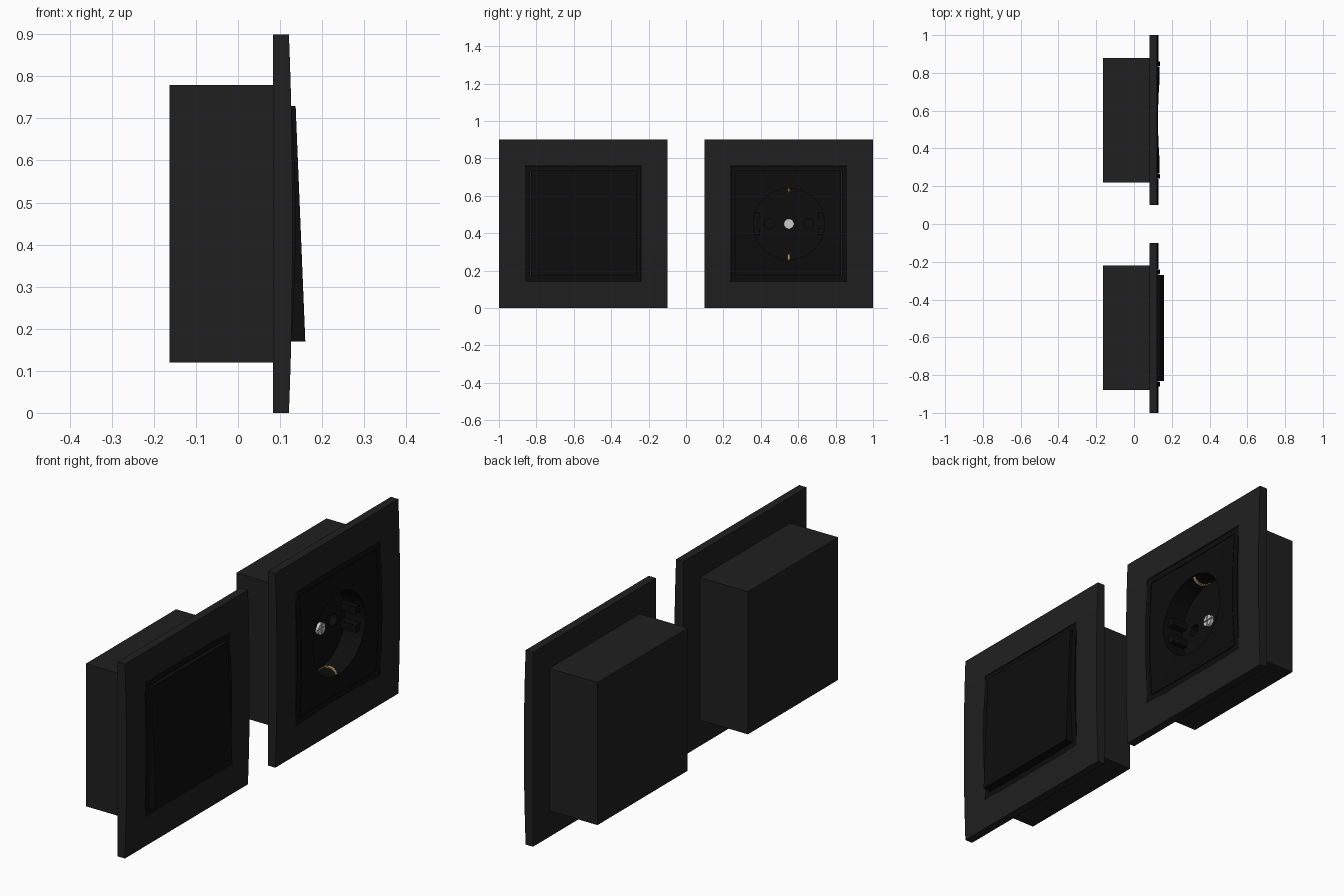
import bpy, bmesh, math
from mathutils import Matrix

if "Cube" in bpy.data.objects:
    bpy.data.objects.remove(bpy.data.objects["Cube"])

CZ = 0.45                      # centre height of both units
SWITCH_Y, SOCKET_Y = -0.55, 0.55
FLOOR = 0.03                   # depth of the socket recess floor


def material(name, rgb):
    m = bpy.data.materials.new(name)
    m.diffuse_color = (*rgb, 1)
    m.use_nodes = True
    m.node_tree.nodes["Principled BSDF"].inputs["Base Color"].default_value = m.diffuse_color
    return m


FRAME = material("frame_black", (0.014, 0.014, 0.014))
INSERT = material("insert_black", (0.004, 0.004, 0.004))
BRASS = material("brass", (0.45, 0.28, 0.10))
STEEL = material("steel", (0.55, 0.55, 0.55))


def finish(name, bm, mat=None):
    bmesh.ops.recalc_face_normals(bm, faces=bm.faces)
    me = bpy.data.meshes.new(name)
    bm.to_mesh(me)
    bm.free()
    ob = bpy.data.objects.new(name, me)
    bpy.context.collection.objects.link(ob)
    if mat:
        me.materials.append(mat)
    return ob


def box(name, x, y, z, mat=None, open_front=False):
    bm = bmesh.new()
    bmesh.ops.create_cube(bm, size=1)
    for v in bm.verts:
        v.co = [lo + (c + 0.5) * (hi - lo) for c, (lo, hi) in zip(v.co, (x, y, z))]
    if open_front:
        faces = [f for f in bm.faces if f.calc_center_median().x > x[1] - 1e-5]
        bmesh.ops.delete(bm, geom=faces, context='FACES_ONLY')
    return finish(name, bm, mat)


def square(name, cy, half, x, mat=None, open_front=False):
    return box(name, x, (cy - half, cy + half), (CZ - half, CZ + half), mat, open_front)


def cylinder(name, r, x0, x1, y, z, mat=None, seg=48):
    bm = bmesh.new()
    rot = Matrix.Translation(((x0 + x1) / 2, y, z)) @ Matrix.Rotation(math.pi / 2, 4, 'Y')
    bmesh.ops.create_cone(bm, cap_ends=True, segments=seg, radius1=r, radius2=r,
                          depth=x1 - x0, matrix=rot)
    return finish(name, bm, mat)


def slab(name, cy, half, back, front, mat, n=16):
    """Square slab with a flat back and a front surface x = front(u, v)."""
    bm = bmesh.new()
    bmesh.ops.create_grid(bm, x_segments=n, y_segments=n, size=half)
    base = list(bm.verts)
    ext = bmesh.ops.extrude_face_region(bm, geom=bm.faces[:], use_keep_orig=True)
    top = [g for g in ext['geom'] if isinstance(g, bmesh.types.BMVert)]
    for v in base:
        v.co = (back, cy + v.co.x, CZ + v.co.y)
    for v in top:
        v.co = (front(v.co.x, v.co.y), cy + v.co.x, CZ + v.co.y)
    return finish(name, bm, mat)


def cut(ob, *cutters):
    bpy.context.view_layer.objects.active = ob
    for c in cutters:
        c.hide_render = True
        m = ob.modifiers.new("cut", 'BOOLEAN')
        m.operation, m.solver, m.object = 'DIFFERENCE', 'EXACT', c
        bpy.ops.object.modifier_apply(modifier=m.name)
        bpy.data.objects.remove(c)


def smooth(ob):
    bpy.ops.object.select_all(action='DESELECT')
    ob.select_set(True)
    bpy.context.view_layer.objects.active = ob
    bpy.ops.object.shade_smooth_by_angle(angle=math.radians(30))


# Front surfaces: frame bows out vertically, insert is also dished sideways
def frame_front(u, v):
    return 0.121 + 0.009 * (1 - (v / 0.45) ** 2)


def insert_front(u, v):
    return 0.119 + 0.013 * (1 - (v / 0.31) ** 2) + 0.005 * (u / 0.31) ** 2


def rocker_front(u, v):
    return 0.1485 - 0.0115 * v / 0.28


# Wall box, outer frame and inner ring for both units
for label, cy in (("switch", SWITCH_Y), ("socket", SOCKET_Y)):
    square(label + "_wall_box", cy, 0.33, (-0.163, 0.083), FRAME, open_front=True)
    frame = slab(label + "_frame", cy, 0.45, 0.083, frame_front, FRAME)
    cut(frame, square("cutter", cy, 0.311, (0, 0.3)))
    ring = slab(label + "_ring", cy, 0.31, 0.083, insert_front, INSERT)
    cut(ring, square("cutter", cy, 0.283, (0, 0.3)))
    smooth(frame)
    smooth(ring)

# Tilted switch rocker
smooth(slab("switch_rocker", SWITCH_Y, 0.28, 0.085, rocker_front, INSERT))

# Socket cover with round recess and pin holes
cover = slab("socket_cover", SOCKET_Y, 0.28, -0.06, insert_front, INSERT)
cut(cover, cylinder("cutter", 0.19, FLOOR, 0.3, SOCKET_Y, CZ, seg=64))
for s in (-1, 1):
    cut(cover, cylinder("cutter", 0.027, -0.04, 0.1, SOCKET_Y + s * 0.105, CZ, seg=24))
smooth(cover)

for s, side in ((-1, "left"), (1, "right")):
    # Plug guide rib on the recess wall
    ys = sorted((SOCKET_Y + s * 0.155, SOCKET_Y + s * 0.195))
    for k in (-1, 1):
        zs = sorted((CZ + k * 0.025, CZ + k * 0.06))
        box(f"guide_rib_{side}", (FLOOR, 0.11), ys, zs, INSERT)

# Bowed brass earth clips at top and bottom of the recess
CLIP = [(0.120, 0.190), (0.113, 0.176), (0.100, 0.166), (0.080, 0.162),
        (0.060, 0.166), (0.045, 0.176), (0.031, 0.188)]
for s, side in ((-1, "lower"), (1, "upper")):
    bm = bmesh.new()
    rows = []
    for x, r in CLIP:
        rows.append([bm.verts.new((x, SOCKET_Y + dy, CZ + s * (r + dr)))
                     for dy, dr in ((-0.007, 0), (0.007, 0), (0.007, 0.006), (-0.007, 0.006))])
    for a, b in zip(rows, rows[1:]):
        for i in range(4):
            j = (i + 1) % 4
            bm.faces.new((a[i], a[j], b[j], b[i]))
    bm.faces.new(rows[0])
    bm.faces.new(rows[-1])
    smooth(finish(f"{side}_earth_clip", bm, BRASS))

# Slotted centre screw
screw = cylinder("centre_screw", 0.027, FLOOR - 0.01, 0.045, SOCKET_Y, CZ, STEEL, 32)
cut(screw,
    box("cutter", (0.038, 0.1), (SOCKET_Y - 0.05, SOCKET_Y + 0.05), (CZ - 0.003, CZ + 0.003)),
    box("cutter", (0.038, 0.1), (SOCKET_Y - 0.003, SOCKET_Y + 0.003), (CZ - 0.05, CZ + 0.05)))
smooth(screw)
